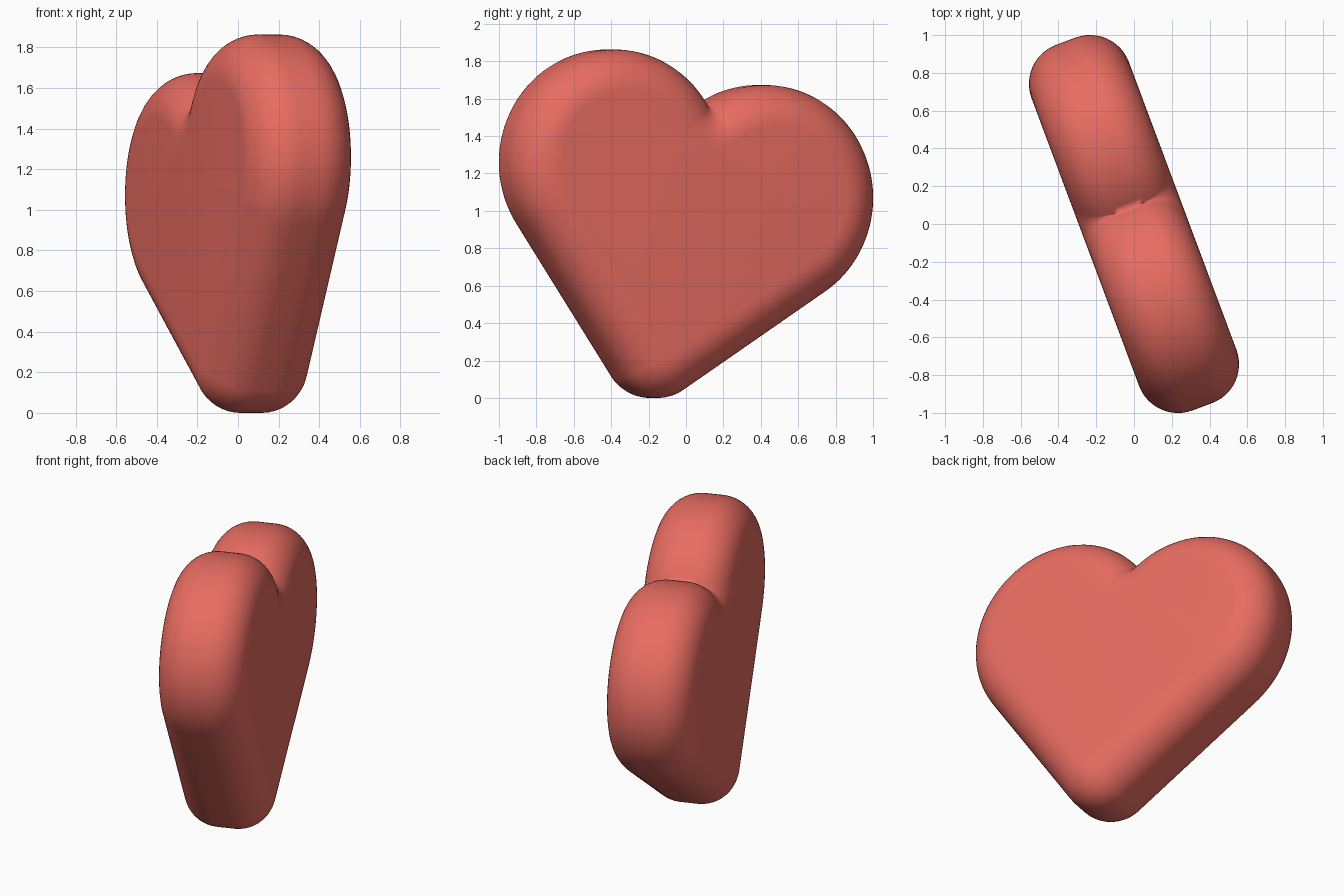
import bpy, bmesh
from math import sin, cos, pi, atan2, acos, radians, sqrt
from mathutils import Vector as V

if "Cube" in bpy.data.objects:
    bpy.data.objects.remove(bpy.data.objects["Cube"])

YAW = radians(20.5)          # heart plane turned about z
HALF, FILLET = 0.275, 0.22   # half thickness, edge rounding
R, RT = 0.603, 0.25          # lobe and tip radii
CL, CR, CT = V((-0.43, 1.26)), V((0.43, 1.07)), V((-0.184, 0.25))

# notch where the two lobe circles meet
mid, across = (CL + CR) / 2, CR - CL
up = V((-across.y, across.x)).normalized()
N = mid + up * sqrt(R * R - (across.length / 2) ** 2)


def ang(v):
    return atan2(v.y, v.x)


def tangent(c, side):
    """Normal angle of the straight side joining a lobe to the tip."""
    d = CT - c
    return ang(d) + side * acos((R - RT) / d.length)


def arc(c, r, a0, a1, n):
    return [c + r * V((cos(a0 + (a1 - a0) * i / n), sin(a0 + (a1 - a0) * i / n)))
            for i in range(n + 1)]


def outline(a):
    """Heart outline inset by a, always with the same point count."""
    tr, tl = tangent(CR, 1), tangent(CL, -1)
    pts = arc(CR, R - a, ang(N - CR), tr, 56)[1:]
    pts += arc(CT, RT - a, tr, tl, 28)
    pts += arc(CL, R - a, tl + 2 * pi, ang(N - CL), 56)[:-1]
    pts += arc(N, a, ang(CL - N) % (2 * pi), ang(CR - N) % (2 * pi), 16)
    return pts


# rounded edge section: (inset, offset across thickness)
STEPS = 12
half = [(FILLET * (1 - cos(t)), HALF - FILLET + FILLET * sin(t))
        for t in [pi / 2 * i / STEPS for i in range(STEPS + 1)]]
section = [(a, -w) for a, w in reversed(half)] + half

# heart body: rings bridged and capped
bm = bmesh.new()
rings = [[bm.verts.new((-sin(YAW) * p.x + cos(YAW) * w,
                        cos(YAW) * p.x + sin(YAW) * w, p.y))
          for p in outline(a)] for a, w in section]
n = len(rings[0])
for r0, r1 in zip(rings, rings[1:]):
    for i in range(n):
        j = (i + 1) % n
        bm.faces.new((r0[i], r0[j], r1[j], r1[i]))
bm.faces.new(rings[0])
bm.faces.new(rings[-1])
bmesh.ops.remove_doubles(bm, verts=bm.verts, dist=1e-5)
bmesh.ops.recalc_face_normals(bm, faces=bm.faces)
mesh = bpy.data.meshes.new("heart")
bm.to_mesh(mesh)
bm.free()

heart = bpy.data.objects.new("heart", mesh)
bpy.context.collection.objects.link(heart)
mat = bpy.data.materials.new("red")
mat.diffuse_color = (0.80, 0.15, 0.12, 1)
mat.use_nodes = True
mat.node_tree.nodes["Principled BSDF"].inputs["Base Color"].default_value = mat.diffuse_color
mesh.materials.append(mat)

# smooth shading, notch crease kept sharp
bpy.context.view_layer.objects.active = heart
heart.select_set(True)
bpy.ops.object.shade_smooth_by_angle(angle=radians(40))
